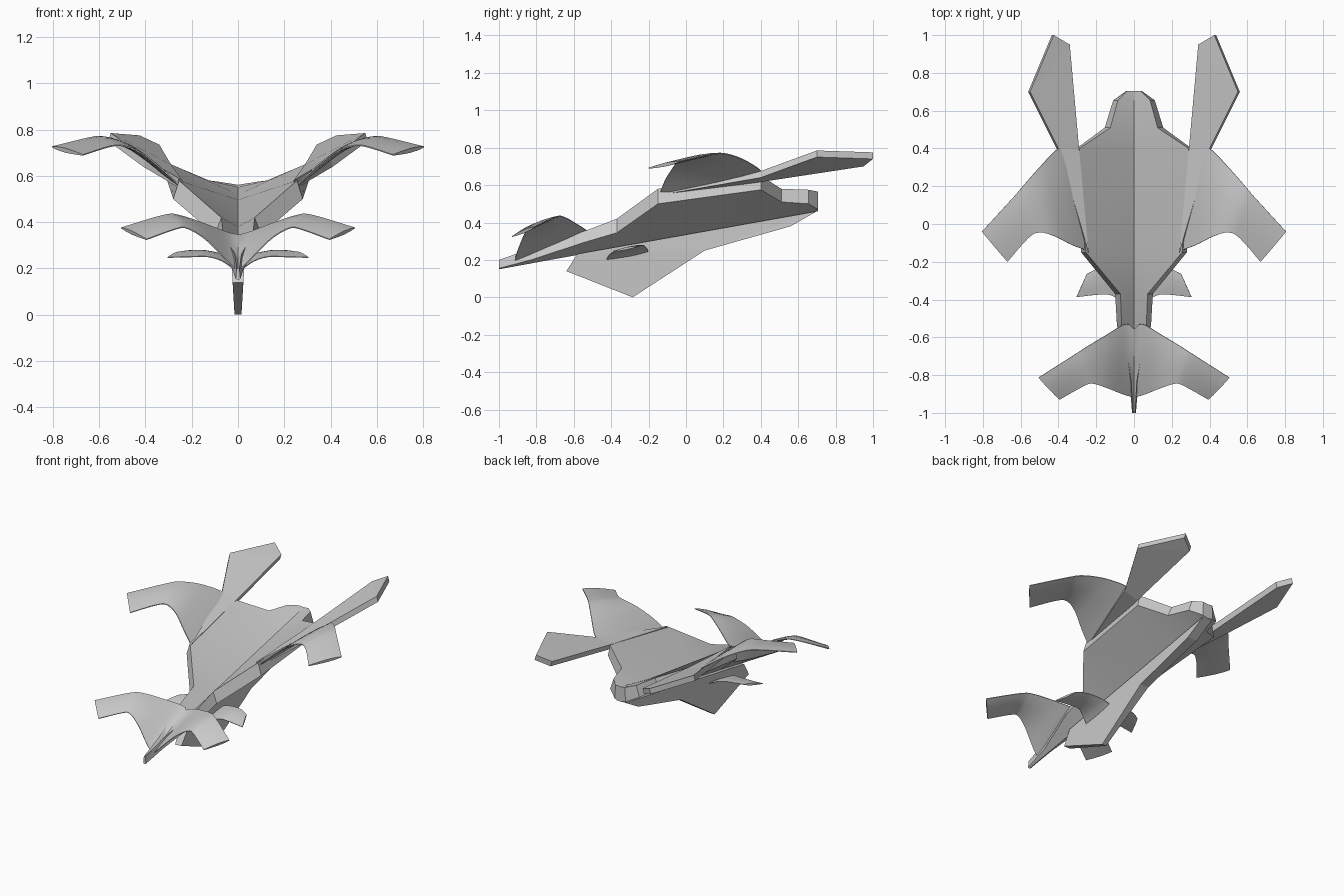
import bpy, bmesh, math
from mathutils import Vector

if "Cube" in bpy.data.objects:
    bpy.data.objects.remove(bpy.data.objects["Cube"])

grey = bpy.data.materials.new("hull grey")
grey.diffuse_color = (0.6, 0.6, 0.6, 1)
grey.use_nodes = True
grey.node_tree.nodes["Principled BSDF"].inputs["Base Color"].default_value = grey.diffuse_color


def finish(name, bm, smooth=None):
    """Turn a right-hand half (or side part) into a mirrored object."""
    bmesh.ops.remove_doubles(bm, verts=bm.verts, dist=0.0002)
    mesh = bpy.data.meshes.new(name)
    bmesh.ops.recalc_face_normals(bm, faces=bm.faces)
    bm.to_mesh(mesh)
    bm.free()
    mesh.materials.append(grey)
    ob = bpy.data.objects.new(name, mesh)
    bpy.context.collection.objects.link(ob)
    mod = ob.modifiers.new("mirror", 'MIRROR')
    mod.use_clip = True
    mod.merge_threshold = 0.0002
    bpy.ops.object.select_all(action='DESELECT')
    ob.select_set(True)
    bpy.context.view_layer.objects.active = ob
    bpy.ops.object.modifier_apply(modifier="mirror")
    if smooth:
        bpy.ops.object.shade_smooth_by_angle(angle=math.radians(smooth))
    return ob


def loft(bm, rings, closed=True, caps=True):
    vs = [[bm.verts.new(p) for p in r] for r in rings]
    n = len(rings[0])
    for a, b in zip(vs, vs[1:]):
        for i in range(n if closed else n - 1):
            j = (i + 1) % n
            bm.faces.new((a[i], a[j], b[j], b[i]))
    if caps:
        bm.faces.new(vs[0])
        bm.faces.new(vs[-1])


def spline(pts, steps=4):
    """Catmull-Rom curve through the points."""
    p = [Vector(q) for q in pts]
    p = [2 * p[0] - p[1]] + p + [2 * p[-1] - p[-2]]
    out = []
    for a, b, c, d in zip(p, p[1:], p[2:], p[3:]):
        for k in range(steps):
            t = k / steps
            out.append(0.5 * (2 * b + (c - a) * t + (2 * a - 5 * b + 4 * c - d) * t * t
                              + (3 * b - a - 3 * c + d) * t ** 3))
    return out + [p[-2]]


def wing(name, edge_a, edge_b, thick):
    """Thin curved gull wing between two edge curves."""
    chord = [(0, 0.25), (0.2, 0.8), (0.45, 1), (0.75, 0.7), (1, 0.25)]
    bm = bmesh.new()
    rings = []
    ea, eb = spline(edge_a), spline(edge_b)
    for i, (a, b) in enumerate(zip(ea, eb)):
        k = min(i + 1, len(ea) - 1)
        m = max(i - 1, 0)
        span = (ea[k] + eb[k]) - (ea[m] + eb[m])
        n = span.cross(a - b).normalized()
        if n.z < 0:
            n = -n
        up = [a.lerp(b, t) + n * thick * h / 2 for t, h in chord]
        dn = [a.lerp(b, t) - n * thick * h / 2 for t, h in chord]
        rings.append(up + dn[::-1])
    loft(bm, rings)
    return finish(name, bm, 35)


# Hull: V-shaped plate, stations (y, lower edge x, z, upper edge x, z)
stations = [(-1.0, .010, .155, .006, .20), (-.83, .025, .20, .015, .26),
            (-.54, .090, .295, .065, .355), (-.37, .100, .345, .072, .42),
            (-.15, .28, .50, .255, .58), (.40, .305, .575, .29, .65),
            (.51, .155, .51, .125, .58), (.655, .11, .50, .085, .575),
            (.705, .04, .47, .035, .565)]
bm = bmesh.new()
loft(bm, [[(0, y, .332 + .182 * y), (xb, y, zb), (xt, y, zt), (0, y, .412 + .212 * y)]
          for y, xb, zb, xt, zt in stations], closed=False, caps=False)
bm.verts.ensure_lookup_table()
bm.faces.new(bm.verts[0:4])
bm.faces.new(bm.verts[-4:])
finish("hull", bm, 25)

# Keel fin below the hull, narrowing downwards
keel = [(-.58, .232), (-.64, .14), (-.285, 0), (.1, .25), (.56, .38), (.70, .46)]
bm = bmesh.new()
side = [bm.verts.new((min(.015 + .06 * z, .035), y, z)) for y, z in keel]
mid = [bm.verts.new((0, y, z)) for y, z in keel]
bmesh.ops.triangulate(bm, faces=[bm.faces.new(side)])
for i in range(len(keel)):
    j = (i + 1) % len(keel)
    bm.faces.new((side[i], side[j], mid[j], mid[i]))
finish("keel_fin", bm)

# Rear fins: tilted tapering blades along the hull edge
blade = [(.25, -.15, .545), (.30, .39, .615), (.35, .95, .70),
         (.435, 1.0, .74), (.56, .70, .75), (.41, .40, .64)]
bm = bmesh.new()
low = [bm.verts.new(p) for p in blade]
top = [bm.verts.new((x - .01, y, z + .035)) for x, y, z in blade]
for ring in (low, top):
    bm.faces.new((ring[0], ring[1], ring[5]))
    bm.faces.new((ring[1], ring[2], ring[4], ring[5]))
    bm.faces.new((ring[2], ring[3], ring[4]))
for i in range(6):
    j = (i + 1) % 6
    bm.faces.new((low[i], low[j], top[j], top[i]))
finish("rear_fins", bm)

# Main wings
wing("main_wings",
     [(.375, .41, .66), (.42, .385, .69), (.50, .30, .74), (.58, .21, .768),
      (.64, .14, .765), (.805, -.04, .725)],
     [(.25, -.14, .555), (.33, -.11, .63), (.42, -.065, .70), (.50, -.045, .73),
      (.56, -.075, .725), (.67, -.20, .69)], .02)

# Front wings on the nose
wing("front_wings",
     [(0, -.555, .345), (.045, -.53, .355), (.15, -.59, .395), (.25, -.65, .428),
      (.32, -.695, .43), (.505, -.813, .375)],
     [(0, -.915, .185), (.05, -.905, .235), (.14, -.87, .325), (.22, -.845, .373),
      (.27, -.86, .37), (.395, -.93, .325)], .018)

# Small lower winglets beside the keel
wing("lower_winglets",
     [(.015, -.20, .24), (.07, -.21, .262), (.14, -.225, .277), (.20, -.24, .278),
      (.25, -.265, .272)],
     [(.015, -.43, .195), (.07, -.405, .232), (.13, -.375, .25), (.20, -.375, .25),
      (.305, -.387, .247)], .014)
